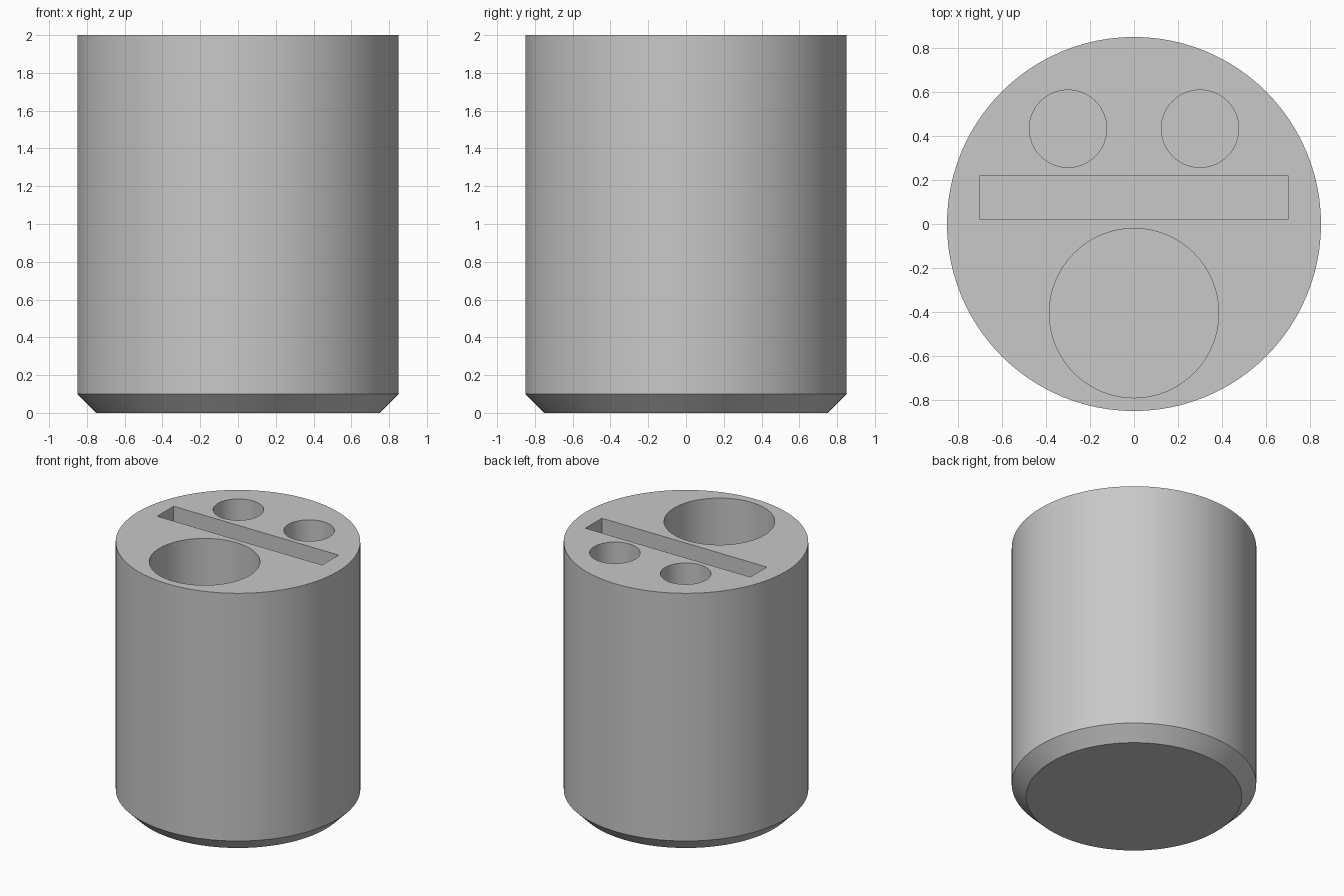
import bpy
import math

if "Cube" in bpy.data.objects:
    bpy.data.objects.remove(bpy.data.objects["Cube"], do_unlink=True)

RADIUS, HEIGHT, CHAMFER = 0.85, 2.0, 0.1
FLOOR = 0.2      # height of the pocket floors
TOP = 2.2        # cutters stick out above the rim

grey = bpy.data.materials.new("plain grey")
grey.use_nodes = True
colour = (0.58, 0.58, 0.58, 1)
grey.diffuse_color = colour
grey.node_tree.nodes["Principled BSDF"].inputs["Base Color"].default_value = colour


def cylinder(name, x, y, radius, low, high, sides):
    bpy.ops.mesh.primitive_cylinder_add(
        vertices=sides, radius=radius, depth=high - low,
        location=(x, y, (low + high) / 2))
    bpy.context.object.name = name
    return bpy.context.object


# Body: a cylinder whose bottom ring is drawn in for the chamfer
body = cylinder("holder_body", 0, 0, RADIUS, 0, HEIGHT, 96)
bpy.ops.object.transform_apply(location=True)
body.data.materials.append(grey)
bevel = body.modifiers.new("base_chamfer", "BEVEL")
bevel.width = CHAMFER
bevel.segments = 1
bevel.limit_method = "WEIGHT"
weights = body.data.attributes.new("bevel_weight_edge", "FLOAT", "EDGE")
for edge in body.data.edges:
    if all(body.data.vertices[v].co.z < 0.01 for v in edge.vertices):
        weights.data[edge.index].value = 1
bpy.ops.object.modifier_apply(modifier=bevel.name)

# Pockets: one large round, two small round and a long slot
cutters = [cylinder("large_pocket_cutter", 0, -0.405, 0.385, FLOOR, TOP, 64)]
for side, label in ((1, "left"), (-1, "right")):
    cutters.append(cylinder(label + "_pocket_cutter", side * 0.3, 0.433, 0.176, FLOOR, TOP, 48))
bpy.ops.mesh.primitive_cube_add(size=1, location=(0, 0.12, (FLOOR + TOP) / 2))
slot = bpy.context.object
slot.name = "slot_cutter"
slot.scale = (1.4, 0.2, TOP - FLOOR)
cutters.append(slot)

# Cut the pockets, then drop the cutters
bpy.ops.object.select_all(action="DESELECT")
body.select_set(True)
bpy.context.view_layer.objects.active = body
for cutter in cutters:
    cutter.hide_render = True
    cut = body.modifiers.new(cutter.name, "BOOLEAN")
    cut.operation = "DIFFERENCE"
    cut.solver = "EXACT"
    cut.object = cutter
    bpy.ops.object.modifier_apply(modifier=cut.name)
for cutter in cutters:
    bpy.data.objects.remove(cutter, do_unlink=True)

bpy.ops.object.shade_smooth_by_angle(angle=math.radians(30))
